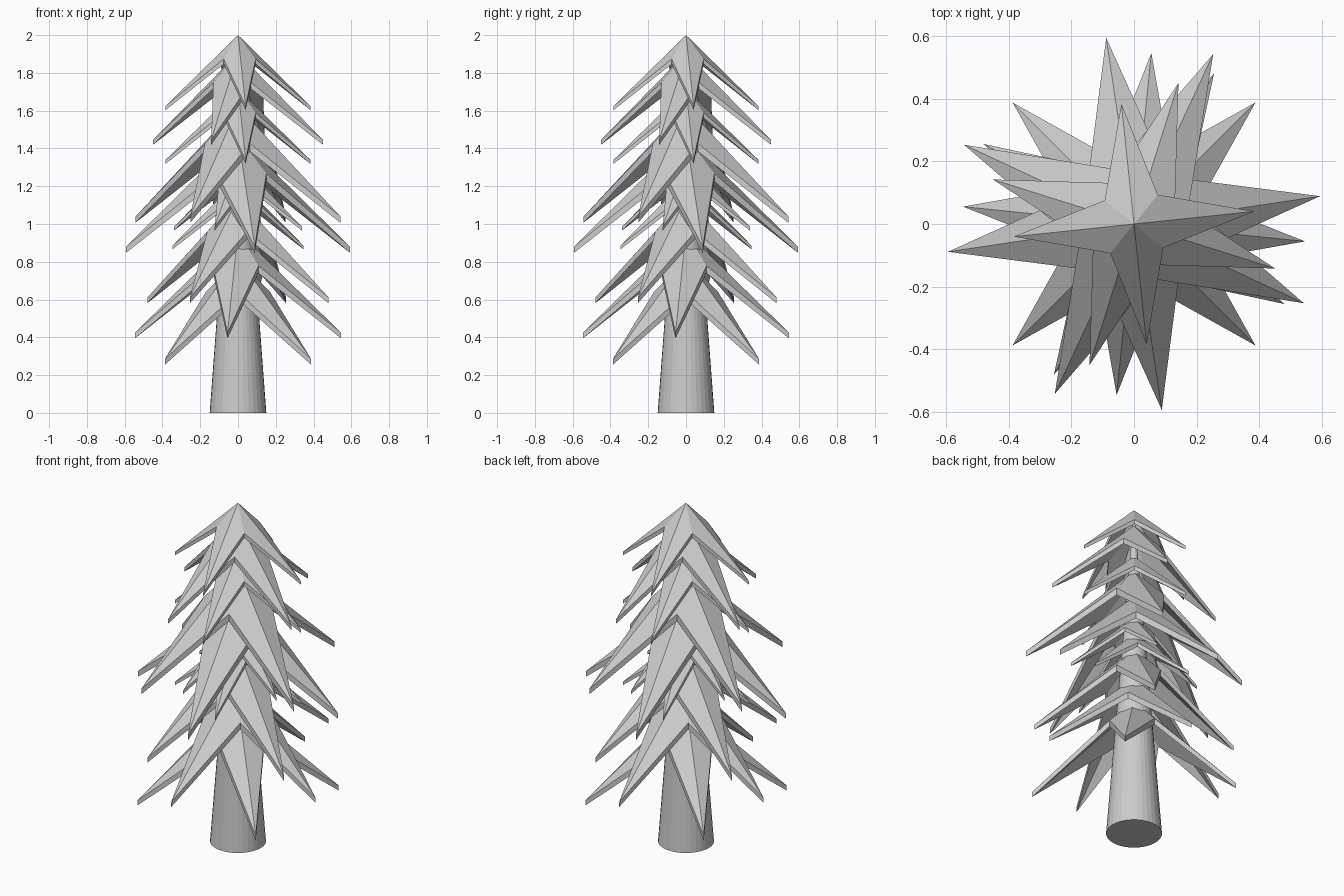
import bpy
from math import cos, sin, radians

if "Cube" in bpy.data.objects:
    bpy.data.objects.remove(bpy.data.objects["Cube"])


def make_object(name, verts, faces):
    mesh = bpy.data.meshes.new(name)
    mesh.from_pydata(verts, [], faces)
    mesh.update()
    obj = bpy.data.objects.new(name, mesh)
    bpy.context.collection.objects.link(obj)
    return obj


def branch_tier(name, radius, tip_z, angle):
    """Drooping four-pointed star with a thin parallel underside."""
    apex_z = tip_z + 0.975 * radius
    rim_top, rim_low = [], []
    for i in range(8):
        a = radians(angle + 45 * i)
        if i % 2 == 0:
            r, z, t = radius, tip_z, 0.055 * radius      # branch tip
        else:
            r, z, t = 0.312 * radius, apex_z - 0.33 * radius, 0.07 * radius  # notch
        rim_top.append((r * cos(a), r * sin(a), z))
        rim_low.append((r * cos(a), r * sin(a), z - t))
    verts = rim_top + rim_low + [(0, 0, apex_z), (0, 0, apex_z - 0.08 * radius)]
    faces = []
    # each branch is one kite on top and one below
    for tip in range(0, 8, 2):
        p, n = (tip - 1) % 8, tip + 1
        faces += [(16, p, tip), (16, tip, n), (17, tip + 8, p + 8), (17, n + 8, tip + 8)]
    # thin edge all round
    for i in range(8):
        j = (i + 1) % 8
        faces.append((i, i + 8, j + 8, j))
    return make_object(name, verts, faces)


# Tapering trunk
bpy.ops.mesh.primitive_cone_add(vertices=32, radius1=0.15, radius2=0.003,
                                depth=1.96, location=(0, 0, 0.98))
bpy.context.object.name = "trunk"

# Branch tiers from top to bottom: radius, tip height, turn in degrees
tiers = [
    (0.385, 1.625, 6), (0.472, 1.445, -17.5), (0.385, 1.34, 6),
    (0.598, 1.04, -25), (0.36, 0.985, -20), (0.60, 0.88, 8.5),
    (0.36, 0.885, 15), (0.544, 0.61, -28), (0.548, 0.425, -5.8),
    (0.548, 0.285, 45),
]
for k, (r, z, a) in enumerate(tiers, 1):
    branch_tier(f"branch_tier_{k}", r, z, a)
